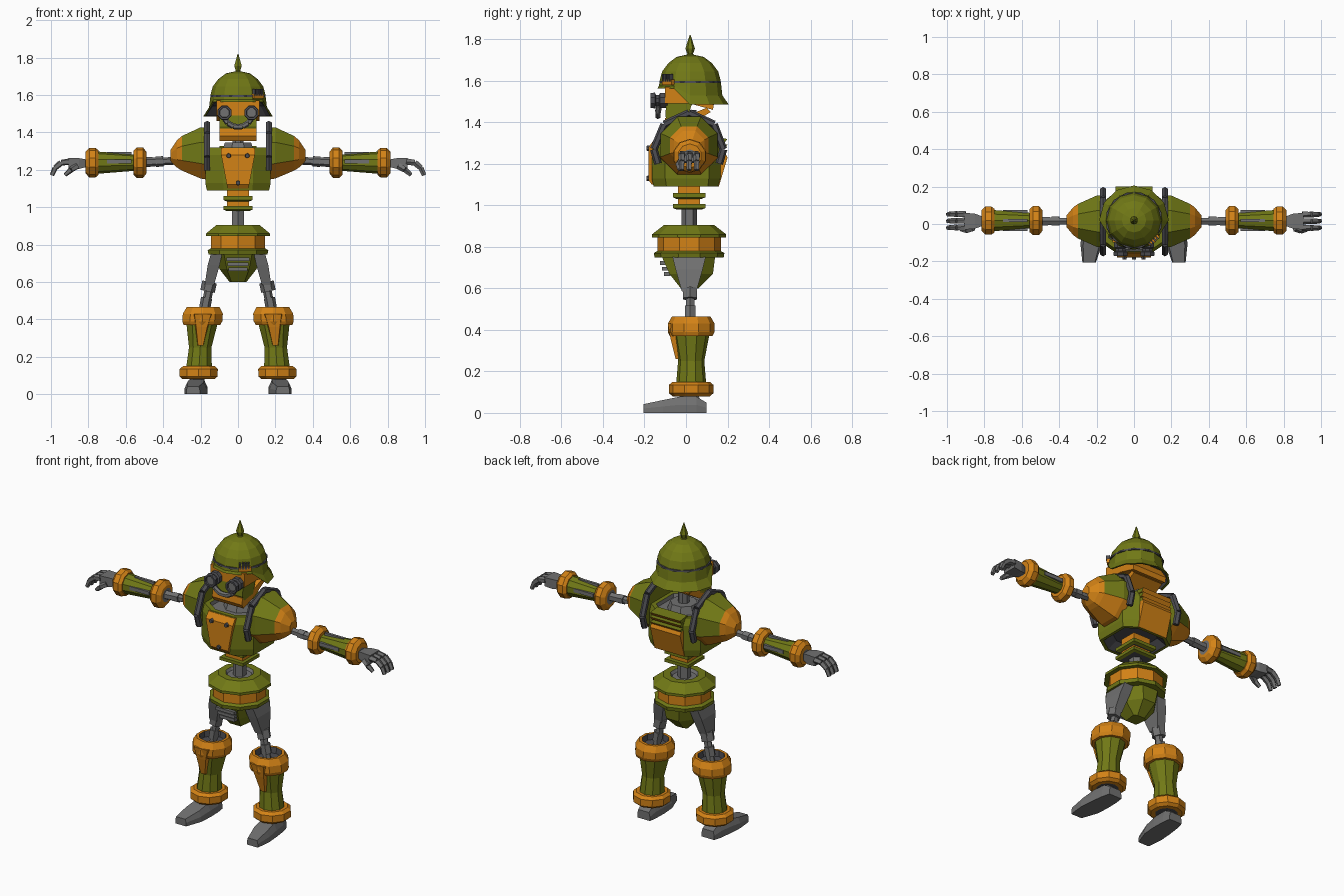
import bpy, bmesh, math
from mathutils import Vector, Matrix

OLIVE, ORANGE, GREY, DARK = range(4)
MATS = []
for nm, c in (("olive green", (0.165, 0.19, 0.008)), ("orange", (0.65, 0.225, 0.008)),
              ("grey", (0.165, 0.165, 0.165)), ("dark grey", (0.075, 0.075, 0.085))):
    m = bpy.data.materials.new(nm)
    m.diffuse_color = (*c, 1)
    MATS.append(m)


def loft(name, rings, cols, cap0=None, cap1=None, rule=None):
    """Skin a list of equal-length rings; cols is one colour or one per band."""
    bm = bmesh.new()
    if isinstance(cols, int):
        cols = [cols] * (len(rings) - 1)
    vs = [[bm.verts.new(p) for p in r] for r in rings]
    n = len(vs[0])
    for a, b, c in zip(vs, vs[1:], cols):
        for i in range(n):
            bm.faces.new((a[i], a[(i + 1) % n], b[(i + 1) % n], b[i])).material_index = c
    bm.faces.new(vs[0]).material_index = cols[0] if cap0 is None else cap0
    bm.faces.new(vs[-1]).material_index = cols[-1] if cap1 is None else cap1
    bmesh.ops.recalc_face_normals(bm, faces=bm.faces)
    if rule:
        for f in bm.faces:
            rule(f)
    me = bpy.data.meshes.new(name)
    bm.to_mesh(me)
    bm.free()
    for m in MATS:
        me.materials.append(m)
    ob = bpy.data.objects.new(name, me)
    bpy.context.collection.objects.link(ob)
    return ob


def ring(axis, t, r, c=(0, 0), n=8, phase=None, r2=None):
    """Regular polygon at position t on an axis, centred on c in the other two axes."""
    ph = math.pi / n if phase is None else phase
    k = 1 / math.cos(math.pi / n) if phase is None else 1
    out = []
    for i in range(n):
        a = ph + math.tau * i / n
        p = [c[0] + k * r * math.cos(a), c[1] + k * (r2 or r) * math.sin(a)]
        p.insert("xyz".index(axis), t)
        out.append(Vector(p))
    return out


def lathe(name, axis, prof, cols, c=(0, 0), n=8, **kw):
    return loft(name, [ring(axis, t, r, c, n) for t, r in prof], cols, **kw)


def rod(name, a, b, r0, r1, col=GREY, n=6):
    a, b = Vector(a), Vector(b)
    q = (b - a).to_track_quat('Z', 'Y').to_matrix()
    return loft(name, [[p + q @ Vector(v) for v in ring('z', 0, r, n=n)]
                       for p, r in ((a, r0), (b, r1))], col)


def box(name, c, s, col, rot=0):
    m = Matrix.Translation(c) @ Matrix.Rotation(rot, 4, 'Z')
    sq = ((-1, -1), (1, -1), (1, 1), (-1, 1))
    return loft(name, [[m @ Vector((x * s[0] / 2, y * s[1] / 2, z * s[2] / 2)) for x, y in sq]
                       for z in (-1, 1)], col)


def prism(name, yz, x0, x1, col, rule=None):
    return loft(name, [[(x, y, z) for y, z in yz] for x in (x0, x1)], col, rule=rule)


# --- Helmet: dome, half skirt round the back, short front visor, spike
C = (0, 0.02)
N = 12
dome = [(1.725, 0.02), (1.715, 0.065), (1.685, 0.105), (1.645, 0.135), (1.605, 0.146), (1.575, 0.15)]
rings = [ring('z', z, r, C, N, 0) for z, r in dome]


def brim(z, r, zf, rf):
    out = []
    for i in range(N):
        a = math.tau * i / N
        back = math.sin(a) > -0.1
        rr, zz = (r, z) if back else (rf, zf)
        out.append(Vector((rr * math.cos(a), C[1] + rr * math.sin(a), zz)))
    return out


rings += [brim(1.53, 0.155, 1.572, 0.153), brim(1.485, 0.186, 1.562, 0.158),
          brim(1.487, 0.172, 1.562, 0.148), brim(1.54, 0.14, 1.565, 0.135)]
loft("helmet", rings, [OLIVE] * 8 + [DARK], cap1=DARK)
lathe("helmet_band", 'z', [(1.59, 0.148), (1.60, 0.147)], DARK, C, N).rotation_euler = (0, 0, 0)
lathe("helmet_spike", 'z', [(1.715, 0.022), (1.73, 0.012), (1.755, 0.02), (1.82, 0.002)], OLIVE, C, 6)
box("badge_plate", (0.105, -0.085, 1.593), (0.07, 0.02, 0.025), ORANGE, math.radians(42))
for i in range(4):
    t = (i - 1.5) * 0.016
    box("badge_tooth", (0.105 + t * 0.74, -0.09 + t * 0.67, 1.615), (0.009, 0.02, 0.035), DARK, math.radians(42))


# --- Head: orange face, green cheeks, orange chin, goggles and breathing hose
prism("face", [(-0.1, 1.57), (-0.1, 1.49), (0.02, 1.49), (0.13, 1.46), (0.135, 1.49), (0.1, 1.56)],
      -0.115, 0.115, ORANGE)
prism("cheeks", [(-0.095, 1.49), (-0.1, 1.43), (-0.085, 1.4), (0.0, 1.41), (0.03, 1.49)], -0.1, 0.1, OLIVE)
prism("jaw", [(-0.1, 1.42), (-0.105, 1.38), (-0.09, 1.355), (0.02, 1.39), (0.12, 1.45), (0.1, 1.47), (0.0, 1.43)],
      -0.1, 0.1, ORANGE, rule=lambda f: setattr(f, "material_index", DARK if f.normal.z < -0.9 else ORANGE))
for s in (1, -1):
    lathe("goggle", 'y', [(-0.09, 0.036), (-0.125, 0.036), (-0.13, 0.026), (-0.145, 0.026),
                          (-0.15, 0.038), (-0.17, 0.036), (-0.17, 0.026), (-0.16, 0.024)],
          DARK, (0.072 * s, 1.505), cap1=GREY)
    hose = [(0.075, -0.13, 1.48), (0.055, -0.135, 1.45), (0.025, -0.135, 1.432), (0, -0.135, 1.43)]
    for a, b in zip(hose, hose[1:]):
        rod("hose", (a[0] * s, *a[1:]), (b[0] * s, *b[1:]), 0.013, 0.013, GREY)
lathe("neck", 'z', [(1.28, 0.03), (1.46, 0.03)], GREY, C)
lathe("neck_base", 'z', [(1.3, 0.085), (1.345, 0.07)], GREY, C)


# --- Torso: faceted body, chest plate with bolts, rear panel and slats
def body(z, k, top=0):
    half = [(0.08, -0.165), (0.175, -0.1), (0.175, 0.11), (0.1, 0.165 + top)]
    pts = half + [(-x, y) for x, y in reversed(half)]
    return [(x * k, C[1] + (y - C[1]) * k, z) for x, y in pts]


loft("torso", [body(1.13, 0.6), body(1.09, 0.85), body(1.09, 0.95), body(1.13, 1), body(1.28, 1, 0.005),
               body(1.32, 0.92), body(1.32, 0.78), body(1.30, 0.75)],
     [DARK] + [OLIVE] * 5 + [GREY], cap0=DARK)
loft("chest_plate", [[(-w, y, z), (w, y, z), (w, y + 0.03, z), (-w, y + 0.03, z)]
                     for z, w, y in ((1.1, 0.055, -0.165), (1.12, 0.06, -0.18), (1.28, 0.09, -0.18), (1.315, 0.09, -0.155))],
     ORANGE)
for x, z in ((-0.05, 1.275), (0.05, 1.275), (0, 1.13)):
    lathe("chest_bolt", 'y', [(-0.17, 0.013), (-0.19, 0.01)], DARK, (x, z), 6)
prism("rear_panel", [(0.14, 1.09), (0.158, 1.09), (0.2, 1.23), (0.19, 1.25), (0.14, 1.25)], -0.1, 0.1, ORANGE)
for z in (1.255, 1.285, 1.312):
    prism("rear_slat", [(0.13, z - 0.01), (0.185, z - 0.012), (0.2, z + 0.008), (0.13, z + 0.016)], -0.1, 0.1, OLIVE,
          rule=lambda f: setattr(f, "material_index", ORANGE if f.normal.z < -0.3 or f.normal.y > 0.5 else OLIVE))

# --- Waist: stacked square collars and spine
box("waist_core", (0, 0.015, 1.05), (0.115, 0.105, 0.12), ORANGE)
for z, h in ((1.045, 0.027), (0.993, 0.025)):
    lathe("waist_collar", 'z', [(z - h / 2, 0.062), (z - h / 4, 0.078), (z + h / 2, 0.078)], OLIVE, (0, 0.015), 4,
          cap0=DARK).rotation_euler = (0, 0, 0)
lathe("spine", 'z', [(0.88, 0.032), (0.985, 0.032)], GREY, (0, 0.015), 6)

# --- Pelvis: green bowl, orange belt, lower rim and tapering hull
lathe("pelvis", 'z', [(0.89, 0.065), (0.905, 0.075), (0.905, 0.115), (0.86, 0.17), (0.845, 0.17), (0.845, 0.145),
                      (0.78, 0.145), (0.77, 0.162), (0.748, 0.158), (0.748, 0.12)],
      [GREY, OLIVE, OLIVE, OLIVE, OLIVE, ORANGE, OLIVE, OLIVE, OLIVE], (0, 0.015), 10, cap0=GREY, cap1=DARK)
loft("hull", [[(-w, f, z), (w, f, z), (w2, 0.05, z), (w * 0.7, b, z), (-w * 0.7, b, z), (-w2, 0.05, z)]
              for z, w, w2, f, b in ((0.75, 0.075, 0.12, -0.115, 0.14), (0.67, 0.06, 0.1, -0.08, 0.13),
                                     (0.6, 0.035, 0.045, -0.025, 0.06))], OLIVE)
for z, w, y in ((0.722, 0.062, -0.11), (0.695, 0.056, -0.1), (0.669, 0.05, -0.09)):
    box("front_grille", (0, y, z), (w * 2, 0.03, 0.018), GREY)

for s in (1, -1):
    def P(x, y, z):
        return (x * s, y, z)

    # --- Shoulder: faceted pauldron, orange cap and underside, grey arch
    def under(f):
        if f.normal.z < -0.35 and f.normal.x * s > -0.5:
            f.material_index = ORANGE
    loft("pauldron", [ring('x', x * s, r, (0.015, z), 8, math.pi / 8) for x, r, z in
                      ((0.16, 0.15, 1.285), (0.2, 0.148, 1.29), (0.30, 0.1, 1.288), (0.325, 0.08, 1.285), (0.36, 0.035, 1.275))],
         [OLIVE, OLIVE, ORANGE, ORANGE], rule=under)
    arch = [(-0.135, 1.2), (-0.155, 1.27), (-0.105, 1.39), (0.015, 1.445), (0.135, 1.39), (0.18, 1.27), (0.16, 1.2)]
    for a, b in zip(arch, arch[1:]):
        rod("shoulder_arch", P(0.165, *a), P(0.165, *b), 0.016, 0.016, DARK)

    # --- Arm: thin jointed rod, ringed forearm with vents
    rod("upper_arm", P(0.3, 0.015, 1.25), P(0.43, 0.015, 1.243), 0.018, 0.018)
    rod("elbow", P(0.4, 0.015, 1.245), P(0.44, 0.015, 1.243), 0.024, 0.024)
    rod("lower_arm", P(0.43, 0.015, 1.243), P(0.52, 0.015, 1.24), 0.02, 0.025)
    prof = [(0.488, 0.04), (0.49, 0.055), (0.508, 0.078), (0.54, 0.078), (0.56, 0.06), (0.56, 0.042),
            (0.745, 0.056), (0.745, 0.062), (0.762, 0.075), (0.795, 0.075), (0.815, 0.055), (0.815, 0.03)]
    lathe("forearm", 'x', [(x * s, r) for x, r in prof],
          [ORANGE] * 5 + [OLIVE] + [ORANGE] * 5, (0.018, 1.238), 10, cap0=GREY, cap1=GREY)
    for y, z in ((-0.03, 1.245), (0.066, 1.245), (0.018, 1.285)):
        box("forearm_vent", P(0.635, y, z), (0.13, 0.016, 0.022), GREY)

    # --- Hand: palm, three bent fingers and a thumb
    loft("palm", [[P(x, y, z + 0) for y, z in ((0.015 - w, z0), (0.015 + w, z0), (0.015 + w, z1), (0.015 - w, z1))]
                  for x, w, z0, z1 in ((0.81, 0.025, 1.215, 1.255), (0.85, 0.04, 1.205, 1.262), (0.905, 0.045, 1.21, 1.262))], GREY)
    for y in (-0.02, 0.016, 0.052):
        joints = [P(0.9, y, 1.243), P(0.945, y, 1.238), P(0.978, y, 1.21), P(0.995, y, 1.17)]
        for a, b, r in zip(joints, joints[1:], (0.015, 0.014, 0.012)):
            rod("finger", a, b, r, r * 0.85, n=5)
    rod("thumb", P(0.86, -0.022, 1.22), P(0.893, -0.035, 1.2), 0.015, 0.013, n=5)
    rod("thumb_tip", P(0.893, -0.035, 1.2), P(0.925, -0.03, 1.172), 0.013, 0.009, n=5)

    # --- Leg: hip fairing, thigh rods and knee
    loft("hip", [[P(x - w, 0.015 - d, z), P(x + w, 0.015 - d, z), P(x + w, 0.015 + d, z), P(x - w, 0.015 + d, z)]
                 for z, x, w, d in ((0.75, 0.115, 0.03, 0.08), (0.69, 0.13, 0.032, 0.065), (0.585, 0.153, 0.025, 0.035))], GREY)
    rod("thigh", P(0.152, 0.02, 0.6), P(0.163, 0.02, 0.55), 0.034, 0.034)
    rod("thigh_rod", P(0.155, 0.02, 0.56), P(0.185, 0.02, 0.41), 0.02, 0.02)
    rod("knee", P(0.168, 0.02, 0.515), P(0.178, 0.02, 0.46), 0.026, 0.026)

    # --- Boot: flared shin with orange cuffs, recessed top and knee plate
    boot = [(0.08, 0.06, 0.211), (0.08, 0.085, 0.211), (0.095, 0.102, 0.211), (0.135, 0.102, 0.21), (0.15, 0.085, 0.209),
            (0.15, 0.068, 0.208), (0.25, 0.06, 0.202), (0.37, 0.082, 0.193), (0.37, 0.098, 0.193), (0.39, 0.107, 0.191),
            (0.43, 0.107, 0.188), (0.465, 0.088, 0.186), (0.465, 0.072, 0.186), (0.43, 0.068, 0.188)]
    loft("boot", [ring('z', z, r, (x * s, 0.025), 10) for z, r, x in boot],
         [ORANGE] * 5 + [OLIVE] * 2 + [ORANGE] * 5 + [DARK], cap0=DARK, cap1=DARK)
    loft("knee_plate", [[P(x - w, y, z), P(x + w, y, z), P(x + w * 1.2, y + 0.04, z), P(x - w * 1.2, y + 0.04, z)]
                        for z, x, w, y in ((0.26, 0.2, 0.014, -0.05), (0.36, 0.194, 0.03, -0.075), (0.43, 0.188, 0.045, -0.088))],
         ORANGE)

    # --- Foot: ankle and wedge-shaped sole
    rod("ankle", P(0.22, 0.03, 0.05), P(0.213, 0.03, 0.13), 0.036, 0.028)
    loft("foot", [[P(x - w, y, 0), P(x + w, y, 0), P(x + w, y, h * 0.5), P(x + w * t, y, h), P(x - w * t, y, h), P(x - w, y, h * 0.5)]
                  for y, x, w, h, t in ((0.098, 0.215, 0.042, 0.05, 0.85), (0.05, 0.218, 0.052, 0.078, 0.7),
                                        (-0.03, 0.222, 0.058, 0.078, 0.7), (-0.11, 0.228, 0.058, 0.062, 0.75),
                                        (-0.205, 0.24, 0.036, 0.042, 0.85))], GREY)
